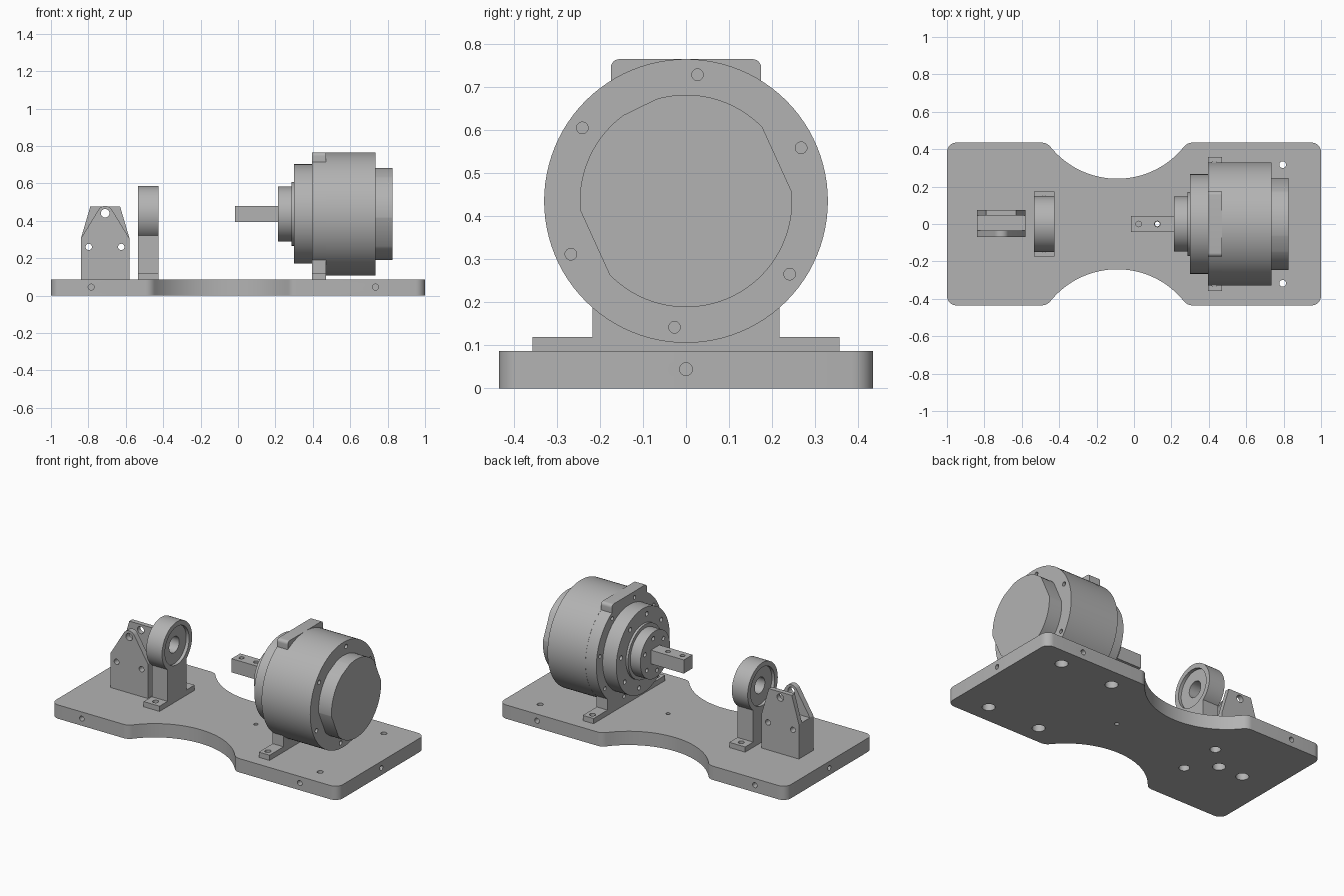
import bpy
import bmesh
from math import sin, cos, radians, atan2, degrees, sqrt
from mathutils import Vector

if "Cube" in bpy.data.objects:
    bpy.data.objects.remove(bpy.data.objects["Cube"])

COLOUR = (0.45, 0.45, 0.45, 1)
grey = bpy.data.materials.new("machined_grey")
grey.use_nodes = True
grey.diffuse_color = COLOUR
grey.node_tree.nodes["Principled BSDF"].inputs["Base Color"].default_value = COLOUR

AXIS_Z = 0.436      # height of the shaft line
DECK = 0.087        # top of the base plate


def arc(cx, cy, r, start, end, n):
    angles = [radians(start + (end - start) * i / n) for i in range(n + 1)]
    return [(cx + r * cos(t), cy + r * sin(t)) for t in angles]


def circle(cx, cy, r, n=64):
    return arc(cx, cy, r, 0, 360, n)[:-1]


def mirrored(half):
    return half + [(-a, b) for a, b in reversed(half)]


def add_prism(bm, outline, axis, lo, hi):
    place = {"x": lambda a, b, t: (t, a, b),
             "y": lambda a, b, t: (a, t, b),
             "z": lambda a, b, t: (a, b, t)}[axis]
    face = bm.faces.new([bm.verts.new(place(a, b, lo)) for a, b in outline])
    ext = bmesh.ops.extrude_face_region(bm, geom=[face])
    verts = [v for v in ext["geom"] if isinstance(v, bmesh.types.BMVert)]
    bmesh.ops.translate(bm, verts=verts, vec=Vector(place(0, 0, hi - lo)))


def make(name, prisms):
    bm = bmesh.new()
    for p in prisms:
        add_prism(bm, *p)
    bmesh.ops.recalc_face_normals(bm, faces=bm.faces)
    mesh = bpy.data.meshes.new(name)
    bm.to_mesh(mesh)
    bm.free()
    mesh.materials.append(grey)
    obj = bpy.data.objects.new(name, mesh)
    bpy.context.collection.objects.link(obj)
    return obj


def part(name, outline, axis, lo, hi):
    return make(name, [(outline, axis, lo, hi)])


def disc(name, r, lo, hi):
    return part(name, circle(0, AXIS_Z, r, 96), "x", lo, hi)


def hole(axis, a, b, r, lo, hi):
    return (circle(a, b, r, 24 if r < 0.05 else 64), axis, lo, hi)


def bolt_circle(count, ring, r, first, lo, hi):
    pts = arc(0, AXIS_Z, ring, first, first + 360, count)[:-1]
    return [hole("x", y, z, r, lo, hi) for y, z in pts]


def cut(obj, holes):
    cutter = make("cutter", holes)
    cutter.hide_render = True
    mod = obj.modifiers.new("holes", "BOOLEAN")
    mod.operation = "DIFFERENCE"
    mod.solver = "EXACT"
    mod.object = cutter
    graph = bpy.context.evaluated_depsgraph_get()
    mesh = bpy.data.meshes.new_from_object(obj.evaluated_get(graph))
    obj.modifiers.clear()
    obj.data = mesh
    bpy.data.objects.remove(cutter)


# Base plate with rounded corners and a filleted waist on both long sides
WAIST_X, WAIST_Y, WAIST_R, FILLET, HALF_Y = -0.09, 0.70, 0.458, 0.06, 0.435
drop = WAIST_Y - (HALF_Y - FILLET)
reach = sqrt((WAIST_R + FILLET) ** 2 - drop ** 2)
tilt = degrees(atan2(drop, reach))
side = arc(0.95, HALF_Y - 0.05, 0.05, 0, 90, 8)
side += arc(WAIST_X + reach, HALF_Y - FILLET, FILLET, 90, 180 - tilt, 8)
side += arc(WAIST_X, WAIST_Y, WAIST_R, -tilt, tilt - 180, 40)[1:-1]
side += arc(WAIST_X - reach, HALF_Y - FILLET, FILLET, tilt, 90, 8)
side += arc(-0.95, HALF_Y - 0.05, 0.05, 90, 180, 8)
base = part("base_plate", side + [(x, -y) for x, y in reversed(side)], "z", 0, DECK)

motor_bolts = [(x, y) for x in (0.43, 0.795) for y in (-0.317, 0.317)]
bearing_bolts = [(-0.48, y) for y in (-0.135, 0.135)]
clevis_bolts = [(-0.62, 0), (-0.79, 0)]
cut(base, [hole("z", x, y, 0.018, -0.1, 0.2) for x, y in motor_bolts + bearing_bolts + clevis_bolts]
    + [hole("z", 0.125, 0, 0.013, -0.1, 0.2)])
cut(base, [hole("z", x, y, 0.037, -0.1, 0.045) for x, y in motor_bolts + clevis_bolts]
    + [hole("z", x, y, 0.031, -0.1, 0.045) for x, y in bearing_bolts])
# Tapped holes in the plate edges
edge = []
for s in (-1, 1):
    edge.append(hole("x", 0, 0.045, 0.015, s - 0.06, s + 0.06))
    edge += [hole("y", x, 0.045, 0.016, s * HALF_Y - 0.06, s * HALF_Y + 0.06) for x in (-0.785, 0.735)]
cut(base, edge)


def support_outline(foot, leg, r, end_angle):
    """Right half of a footed upright that ends in a round head."""
    half = [(foot, DECK), (foot, 0.12), (leg, 0.12)]
    start = -degrees(atan2(sqrt(r * r - leg * leg), leg))
    return half + arc(0, AXIS_Z, r, start, end_angle, 48)


# Motor bracket with feet and a flat top tab
half = support_outline(0.357, 0.218, 0.329, 58) + arc(0.155, 0.746, 0.02, 0, 90, 6)
bracket = part("motor_bracket", mirrored(half), "x", 0.395, 0.47)
cut(bracket, [hole("z", 0.43, y, 0.018, 0, 0.2) for y in (-0.317, 0.317)]
    + bolt_circle(8, 0.297, 0.012, 10, 0.3, 0.43))

# Motor body, stepped front covers and hub
body = disc("motor_body", 0.33, 0.47, 0.735)
cut(body, bolt_circle(6, 0.295, 0.0135, 24.8, 0.69, 0.8))
cover = disc("front_cover", 0.266, 0.30, 0.395)
cut(cover, bolt_circle(8, 0.222, 0.014, 10, 0.25, 0.34))
disc("hub_collar", 0.17, 0.285, 0.30)
hub = disc("output_hub", 0.148, 0.215, 0.285)
cut(hub, bolt_circle(6, 0.108, 0.013, 20, 0.18, 0.25))

# Rear cap: a round with three chords sliced off
chords = ((5, 44), (185, 224), (106, 126))
rim = [(a * 1.0, p) for a, p in zip(range(360), circle(0, AXIS_Z, 0.247, 360))]
cap = [p for a, p in rim if not any(lo < a < hi for lo, hi in chords)
       and (a % 4 == 0 or any(a in c for c in chords))]
part("rear_cap", cap, "x", 0.735, 0.825)

# Square output shaft with two cross holes
S = 0.043
shaft = part("output_shaft", [(-S, AXIS_Z - S), (S, AXIS_Z - S), (S, AXIS_Z + S), (-S, AXIS_Z + S)],
             "x", -0.015, 0.215)
cut(shaft, [hole("z", x, 0, 0.015, 0.3, 0.6) for x in (0.025, 0.125)])

# Bearing stand with recessed faces and a bore
bearing = part("bearing_stand", mirrored(support_outline(0.175, 0.095, 0.15, 89)), "x", -0.535, -0.425)
cut(bearing, [hole("z", x, y, 0.018, 0, 0.2) for x, y in bearing_bolts]
    + [hole("x", 0, AXIS_Z, 0.05, -0.7, -0.3)])
cut(bearing, [hole("x", 0, AXIS_Z, 0.12, -0.6, -0.515), hole("x", 0, AXIS_Z, 0.12, -0.445, -0.35)])

# Clevis block: lower block, one rounded lug in front and one tapered lug behind
CX, SHOULDER = -0.71, 0.305
block = part("clevis_block", [(CX - 0.13, DECK), (CX + 0.13, DECK), (CX + 0.13, SHOULDER),
                              (CX - 0.13, SHOULDER)], "y", -0.07, 0.075)
cut(block, [hole("y", x, 0.26, 0.017, -0.2, 0.2) for x in (-0.798, -0.624)])
front = [(CX + 0.13, SHOULDER)] + arc(CX, 0.437, 0.042, 32, 148, 16) + [(CX - 0.13, SHOULDER)]
back = [(CX + 0.13, SHOULDER), (CX + 0.08, 0.475), (CX - 0.08, 0.475), (CX - 0.13, SHOULDER)]
for name, outline, lo, hi in (("clevis_front_lug", front, -0.07, -0.035),
                              ("clevis_back_lug", back, 0.045, 0.075)):
    lug = part(name, outline, "y", lo, hi)
    cut(lug, [hole("y", CX, 0.44, 0.023, -0.2, 0.2)])

# Smooth the round walls and keep edges sharp
bpy.ops.object.select_all(action="DESELECT")
for obj in bpy.context.collection.objects:
    if obj.type == "MESH" and grey.name in obj.data.materials:
        obj.select_set(True)
        bpy.context.view_layer.objects.active = obj
bpy.ops.object.shade_smooth_by_angle(angle=radians(25))
